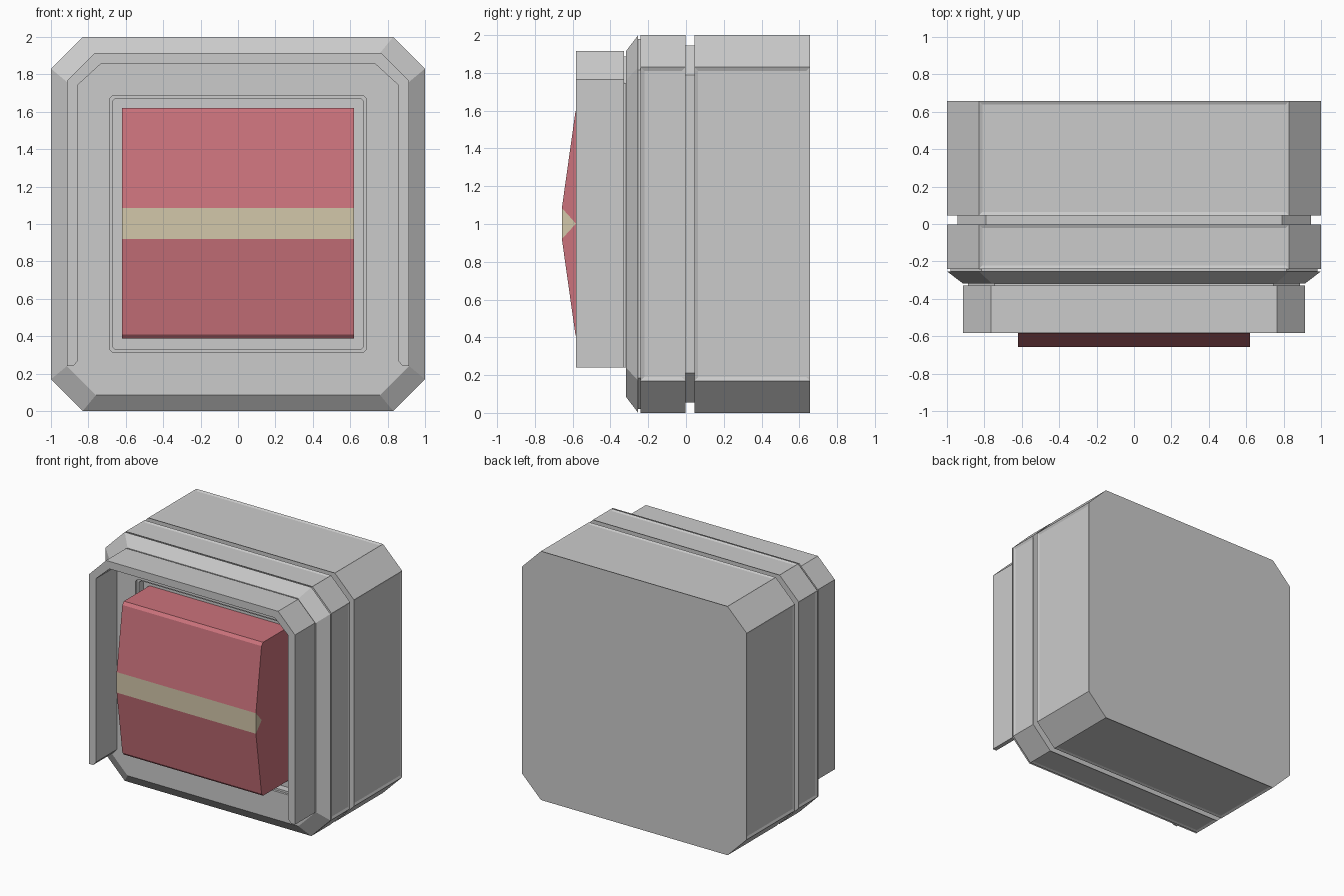
import bpy, bmesh

if "Cube" in bpy.data.objects:
    bpy.data.objects.remove(bpy.data.objects["Cube"])


def make_object(name, bm, colour=None):
    bmesh.ops.recalc_face_normals(bm, faces=bm.faces)
    mesh = bpy.data.meshes.new(name)
    bm.to_mesh(mesh)
    bm.free()
    obj = bpy.data.objects.new(name, mesh)
    bpy.context.collection.objects.link(obj)
    if colour:
        mat = bpy.data.materials.new(name + "_colour")
        mat.diffuse_color = (*colour, 1)
        mat.use_nodes = True
        mat.node_tree.nodes["Principled BSDF"].inputs["Base Color"].default_value = mat.diffuse_color
        mesh.materials.append(mat)
    return obj


def octagon(bm, half, flat, y):
    """Square ring with cut corners, facing y, centred at z = 1."""
    pts = [(flat, half), (half, flat), (half, -flat), (flat, -half),
           (-flat, -half), (-half, -flat), (-half, flat), (-flat, half)]
    return [bm.verts.new((x, y, 1 + z)) for x, z in pts]


def prism(name, profile, axis, a, b, colour=None):
    """Extrude a 2D profile along x (profile = y, z) or y (profile = x, z)."""
    bm = bmesh.new()
    place = (lambda p, t: (t, p[0], p[1])) if axis == "x" else (lambda p, t: (p[0], t, p[1]))
    r0, r1 = ([bm.verts.new(place(p, t)) for p in profile] for t in (a, b))
    bm.faces.new(r0)
    bm.faces.new(r1[::-1])
    n = len(profile)
    for i in range(n):
        j = (i + 1) % n
        bm.faces.new((r0[i], r1[i], r1[j], r0[j]))
    return make_object(name, bm, colour)


# Housing: octagonal rings from the back plate to the floor of the button recess
K = 0.83
rings = [(1, K, 0.657), (1, K, 0.045), (0.945, 0.79, 0.045), (0.945, 0.79, -0.003),
         (1, K, -0.003), (1, K, -0.24), (0.98, 0.815, -0.24), (0.98, 0.815, -0.253),
         (1, K, -0.253), (0.915, 0.76, -0.318),
         (0.688, 0.668, -0.318), (0.688, 0.668, -0.30),
         (0.672, 0.655, -0.30), (0.672, 0.655, -0.24)]
bm = bmesh.new()
loops = [octagon(bm, *r) for r in rings]
bm.faces.new(loops[0])
bm.faces.new(loops[-1])
panels = []
for k, (r0, r1) in enumerate(zip(loops, loops[1:])):
    for i in range(8):
        j = (i + 1) % 8
        face = bm.faces.new((r0[i], r0[j], r1[j], r1[i]))
        if k in (0, 4) and i % 2 == 1:
            panels.append(face)
bmesh.ops.recalc_face_normals(bm, faces=bm.faces)
# Shallow recessed panels on the straight sides of both bands
straight = [f for f in panels if max(abs(c) for c in f.normal) > 0.99]
if not straight:
    straight = []
side_faces = [f for f in bm.faces if abs(f.normal.y) < 0.01
              and max(abs(f.normal.x), abs(f.normal.z)) > 0.99
              and all(max(abs(v.co.x), abs(v.co.z - 1)) > 0.999 for v in f.verts)]
bmesh.ops.inset_individual(bm, faces=side_faces, thickness=0.027, depth=-0.008)
make_object("housing", bm)


# Hood: open-bottomed guard around the button, standing on a thin neck
def hood_profile(half, flat):
    right = [(0.735, 1.855), (0.855, 1.745), (0.855, 0.27), (0.88, 0.24),
             (half, 0.24), (half, 1 + flat), (flat, 1 + half)]
    return right + [(-x, z) for x, z in reversed(right)]


prism("hood", hood_profile(0.915, 0.765), "y", -0.583, -0.328)
prism("hood_neck", hood_profile(0.887, 0.745), "y", -0.328, -0.318)

# Rocker button with a notch along its ridge
W = 0.619
button = [(-0.24, 0.387), (-0.565, 0.387), (-0.585, 0.41), (-0.657, 0.92), (-0.583, 1.002),
          (-0.657, 1.085), (-0.585, 1.597), (-0.565, 1.62), (-0.24, 1.62)]
prism("button", button, "x", -W, W, (0.6, 0.17, 0.2))

# Pale wedge filling the notch
prism("stripe", [(-0.657, 0.92), (-0.583, 1.002), (-0.657, 1.085)], "x", -W, W,
      (0.65, 0.57, 0.4))
